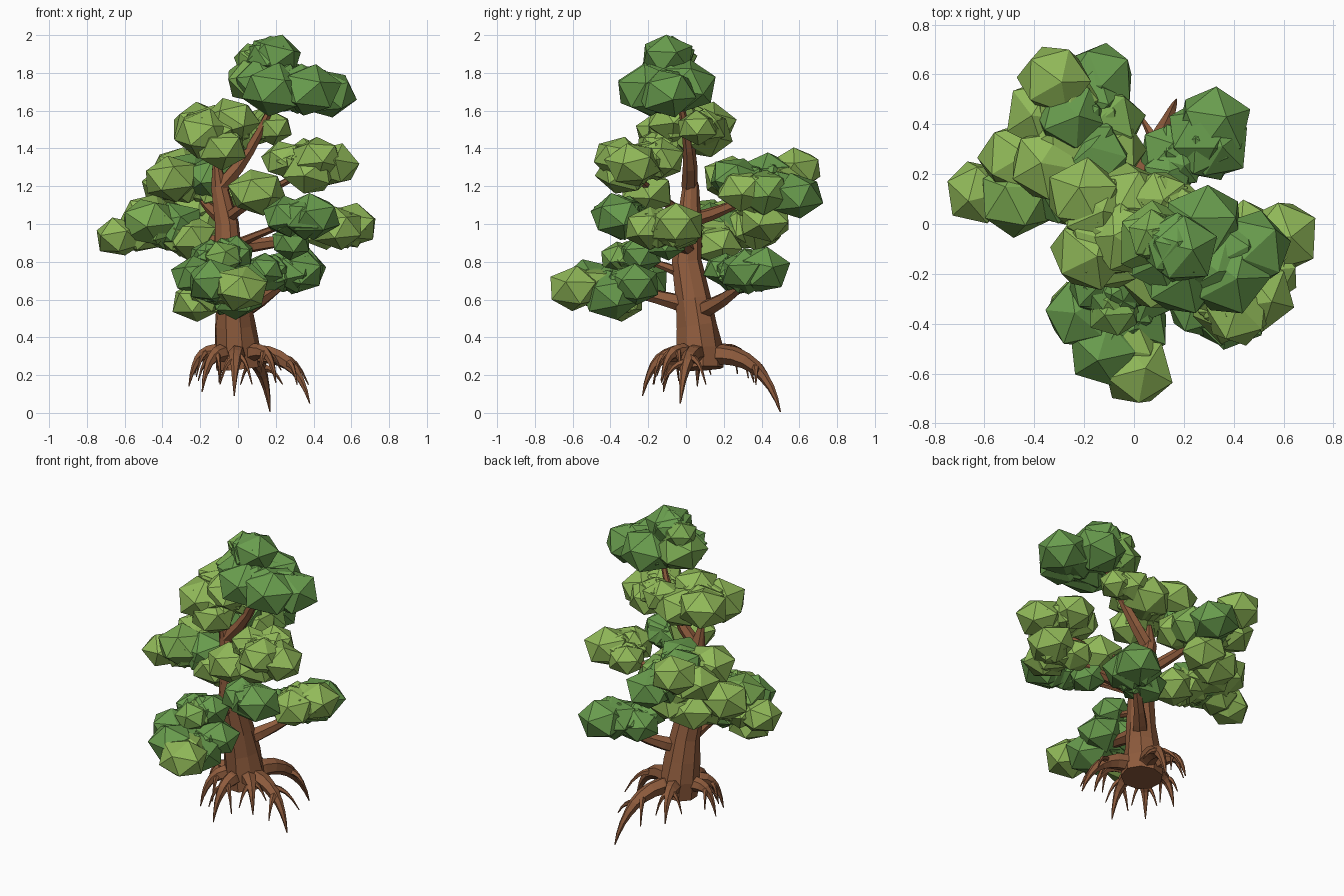
import bpy, bmesh, math, random
from mathutils import Vector, Matrix
from mathutils.geometry import interpolate_bezier

random.seed(4)
cube = bpy.data.objects.get("Cube")
if cube:
    bpy.data.objects.remove(cube)


def material(name, colour):
    mat = bpy.data.materials.new(name)
    mat.use_nodes = True
    mat.diffuse_color = (*colour, 1)
    bsdf = next(n for n in mat.node_tree.nodes if n.type == 'BSDF_PRINCIPLED')
    bsdf.inputs["Base Color"].default_value = (*colour, 1)
    bsdf.inputs["Roughness"].default_value = 0.9
    return mat


bark = material("brown bark", (0.27, 0.105, 0.046))
leaves = [material("dark green leaves", (0.14, 0.335, 0.075)),
          material("middle green leaves", (0.2, 0.41, 0.085)),
          material("light green leaves", (0.285, 0.49, 0.1))]
DARK, MID, LIGHT = range(3)


def finish(bm, name, materials):
    bmesh.ops.recalc_face_normals(bm, faces=bm.faces)
    mesh = bpy.data.meshes.new(name)
    bm.to_mesh(mesh)
    bm.free()
    for mat in materials:
        mesh.materials.append(mat)
    obj = bpy.data.objects.new(name, mesh)
    bpy.context.scene.collection.objects.link(obj)


def tube(bm, points, radii, sides, rough=0.0):
    """Faceted tapering tube through the points."""
    points = [Vector(p) for p in points]
    rings = []
    normal = None
    for i, p in enumerate(points):
        along = (points[min(i + 1, len(points) - 1)] - points[max(i - 1, 0)]).normalized()
        if normal is None:
            normal = along.orthogonal()
        normal = (normal - along * normal.dot(along)).normalized()
        side = along.cross(normal)
        ring = []
        for k in range(sides):
            a = math.tau * k / sides
            r = radii[i] * (1 + random.uniform(-rough, rough))
            ring.append(bm.verts.new(p + (normal * math.cos(a) + side * math.sin(a)) * r))
        rings.append(ring)
    for low, high in zip(rings, rings[1:]):
        for k in range(sides):
            n = (k + 1) % sides
            bm.faces.new((low[k], low[n], high[n], high[k]))
    bm.faces.new(rings[0][::-1])
    bm.faces.new(rings[-1])


def taper(start, end, count):
    return [start + (end - start) * i / (count - 1) for i in range(count)]


# Trunk: flared foot, leaning upwards to a point
bm = bmesh.new()
tube(bm, [(0, 0.08, 0.235), (-0.01, 0.075, 0.34), (-0.015, 0.06, 0.46), (-0.025, 0.04, 0.6),
          (-0.05, 0.003, 0.8), (-0.06, 0.015, 1.0), (-0.1, 0.025, 1.2), (-0.12, 0, 1.36)],
     [0.125, 0.122, 0.108, 0.093, 0.08, 0.066, 0.046, 0.014], 9, 0.07)
finish(bm, "trunk", [bark])

# Branches: start, bend and end, with thickness at the start
branches = {
    "crown_branch": ((-0.09, 0.02, 1.2), (0.08, 0.03, 1.38), (0.2, -0.04, 1.68), 0.042),
    "upper_left_branch": ((-0.07, 0.02, 1.02), (0.05, -0.12, 1.12), (0.4, -0.32, 1.3), 0.035),
    "back_branch": ((-0.07, 0.03, 1.02), (-0.14, 0.2, 1.07), (-0.25, 0.45, 1.2), 0.04),
    "right_branch": ((-0.05, 0.03, 0.88), (-0.2, 0.12, 0.93), (-0.5, 0.15, 0.98), 0.04),
    "left_branch": ((-0.05, 0.01, 0.87), (0.2, -0.03, 0.9), (0.55, -0.08, 0.97), 0.043),
    "front_left_branch": ((-0.05, 0, 0.87), (0.08, -0.14, 0.94), (0.35, -0.36, 1.03), 0.03),
    "low_front_branch": ((-0.02, 0.05, 0.56), (-0.03, -0.14, 0.62), (-0.08, -0.45, 0.67), 0.05),
    "low_front_twig": ((-0.04, 0.03, 0.72), (-0.04, -0.12, 0.78), (-0.05, -0.28, 0.83), 0.03),
    "low_back_branch": ((0, 0.06, 0.53), (0.12, 0.2, 0.59), (0.3, 0.36, 0.73), 0.05),
}
for name, (start, bend, end, thick) in branches.items():
    bm = bmesh.new()
    path = interpolate_bezier(Vector(start), Vector(bend), Vector(bend).lerp(Vector(end), 0.4),
                              Vector(end), 6)
    tube(bm, path, taper(thick, thick * 0.35, 6), 6, 0.08)
    finish(bm, name, [bark])

# Roots: arches that droop to a tip and split into rootlets
tips = [(-0.26, 0.06, 0.14), (-0.19, -0.12, 0.11), (-0.02, -0.23, 0.09), (0.2, -0.13, 0.16),
        (0.38, -0.03, 0.05), (0.17, 0.5, 0.005), (-0.1, 0.36, 0.16)]
heart = Vector((0, 0.08, 0.3))
bm = bmesh.new()
for tip in map(Vector, tips):
    out = tip - heart
    out.z = 0
    thick = 0.036 + 0.042 * out.length
    start = heart + out.normalized() * 0.04
    arch = start + out * 0.5 + Vector((0, 0, 0.05))
    knee = tip - out * 0.12 + Vector((0, 0, 0.18))
    path = interpolate_bezier(start, arch, knee, tip, 9)
    tube(bm, path, [thick * w for w in (1, 1, 0.92, 0.8, 0.66, 0.5, 0.36, 0.22, 0.06)], 6, 0.06)
    for turn, step in ((0.35, 3), (-0.3, 4)):
        base = path[step]
        swing = Matrix.Rotation(turn, 3, 'Z') @ out
        end = heart + swing * random.uniform(0.82, 0.95)
        end.z = max(tip.z + random.uniform(0.02, 0.07), 0.15)
        bow = base.lerp(end, 0.6)
        bow.z = base.z
        rootlet = interpolate_bezier(base, base.lerp(bow, 0.5), bow, end, 6)
        tube(bm, rootlet, taper(thick * 0.5, 0.003, 6), 5)
finish(bm, "roots", [bark])


# Foliage: flattened faceted clumps, given as centre, radius and colour
def clump(bm, centre, radius, colour, tilt):
    turn = Matrix.Rotation(random.uniform(0, math.tau), 4, 'Z')
    lean = (Matrix.Rotation(random.uniform(-tilt, tilt), 4, 'X')
            @ Matrix.Rotation(random.uniform(-tilt, tilt), 4, 'Y'))
    shape = Matrix.Diagonal((radius * 1.12, radius * 1.12, radius * 0.9, 1))
    made = bmesh.ops.create_icosphere(bm, subdivisions=1, radius=1,
                                      matrix=Matrix.Translation(centre) @ shape @ lean @ turn)
    for v in made["verts"]:
        v.co += (v.co - centre) * random.uniform(-0.04, 0.05)
    for face in {f for v in made["verts"] for f in v.link_faces}:
        face.material_index = colour


def foliage(name, clumps):
    bm = bmesh.new()
    middle = sum((Vector(c[:3]) for c in clumps), Vector()) / len(clumps)
    for x, y, z, radius, colour in clumps:
        centre = Vector((x, y, z))
        clump(bm, centre, radius, colour, 0.35)
        # a companion towards the middle fills and roughens the mass
        if (centre - middle).length > 0.03:
            clump(bm, centre.lerp(middle, 0.45), radius * 0.97, colour, 1.5)
    finish(bm, name, leaves)


foliage("top_foliage", [
    (0.19, -0.1, 1.885, 0.135, DARK), (0.08, -0.05, 1.87, 0.1, MID)])
foliage("crown_foliage", [
    (0.09, -0.07, 1.76, 0.15, MID), (0.19, -0.2, 1.71, 0.16, DARK),
    (0.47, -0.1, 1.69, 0.15, DARK), (0.38, -0.2, 1.71, 0.16, DARK),
    (0.28, 0, 1.73, 0.155, DARK), (0.14, -0.13, 1.75, 0.15, DARK)])
foliage("crown_underside_foliage", [
    (0.18, 0.06, 1.51, 0.1, LIGHT), (0.1, 0.1, 1.51, 0.11, LIGHT)])
foliage("upper_right_foliage", [
    (-0.2, 0.11, 1.52, 0.145, LIGHT), (-0.03, -0.06, 1.55, 0.135, LIGHT),
    (-0.18, -0.11, 1.48, 0.15, LIGHT), (-0.09, -0.13, 1.4, 0.13, LIGHT),
    (-0.02, 0.1, 1.47, 0.14, LIGHT)])
foliage("upper_left_foliage", [
    (0.25, -0.22, 1.34, 0.12, LIGHT), (0.42, -0.36, 1.35, 0.125, LIGHT),
    (0.5, -0.28, 1.31, 0.135, LIGHT), (0.38, -0.33, 1.27, 0.135, LIGHT),
    (0.36, -0.14, 1.34, 0.125, LIGHT)])
foliage("inner_front_foliage", [(0.1, -0.21, 1.17, 0.14, LIGHT)])
foliage("back_foliage", [
    (-0.32, 0.58, 1.29, 0.135, LIGHT), (-0.14, 0.58, 1.15, 0.14, DARK),
    (-0.37, 0.44, 1.2, 0.135, LIGHT), (-0.11, 0.41, 1.17, 0.14, MID),
    (-0.26, 0.43, 1.27, 0.13, DARK), (-0.35, 0.24, 1.24, 0.14, LIGHT),
    (-0.15, 0.26, 1.24, 0.13, DARK), (-0.2, 0.42, 1.02, 0.135, LIGHT),
    (-0.09, 0.3, 1.18, 0.13, LIGHT)])
foliage("right_foliage", [
    (-0.63, 0.13, 0.93, 0.12, LIGHT), (-0.47, 0.1, 1.01, 0.145, MID),
    (-0.33, 0.15, 0.99, 0.145, DARK), (-0.47, 0.26, 1.04, 0.14, LIGHT),
    (-0.31, 0.38, 0.98, 0.14, LIGHT), (-0.17, 0.16, 0.89, 0.125, LIGHT),
    (-0.25, 0.12, 0.93, 0.135, LIGHT)])
foliage("left_foliage", [
    (0.6, -0.05, 0.99, 0.135, LIGHT), (0.53, -0.19, 0.98, 0.13, LIGHT),
    (0.45, -0.02, 0.96, 0.11, LIGHT)])
foliage("left_inner_foliage", [(0.28, -0.1, 0.9, 0.1, DARK)])
foliage("front_left_foliage", [
    (0.39, -0.36, 1.04, 0.14, DARK), (0.26, -0.32, 1.04, 0.125, DARK)])
foliage("low_back_foliage", [
    (0.32, 0.4, 0.76, 0.145, DARK), (0.32, 0.32, 0.75, 0.135, DARK),
    (0.15, 0.28, 0.72, 0.12, DARK), (0.14, 0.2, 0.76, 0.1, DARK)])
foliage("low_front_foliage", [
    (-0.12, -0.5, 0.69, 0.14, DARK), (0.01, -0.59, 0.66, 0.135, LIGHT),
    (-0.22, -0.36, 0.72, 0.13, DARK), (-0.22, -0.35, 0.59, 0.125, LIGHT),
    (-0.01, -0.4, 0.62, 0.145, DARK), (0.03, -0.27, 0.68, 0.13, DARK),
    (-0.13, -0.22, 0.7, 0.12, DARK)])
foliage("low_front_upper_foliage", [
    (-0.03, -0.24, 0.84, 0.11, DARK), (-0.15, -0.24, 0.82, 0.11, DARK),
    (-0.08, -0.35, 0.82, 0.1, MID)])
